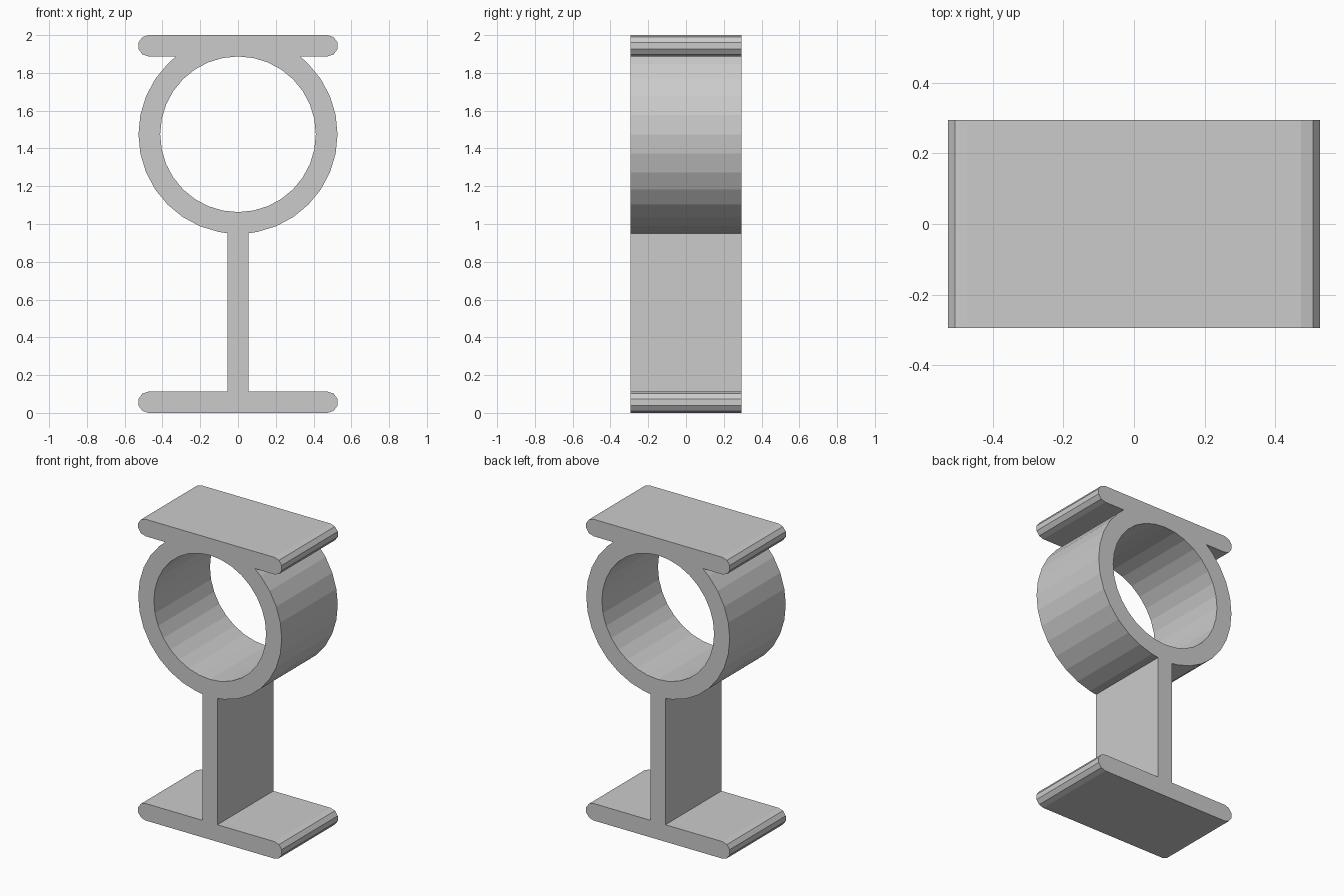
import bpy, bmesh, math

cube = bpy.data.objects.get("Cube")
if cube:
    bpy.data.objects.remove(cube, do_unlink=True)

HALF_DEPTH = 0.294
HALF_WIDTH = 0.527
BAR = 0.113                # thickness of both bars
STEM = 0.055               # half thickness of the stem
RING_Z, OUTER, INNER = 1.475, 0.527, 0.412
SIDES = 32


def ring_point(radius, angle):
    return (radius * math.cos(angle), RING_Z + radius * math.sin(angle))


def bar_end(z):
    """Rounded right-hand end of a bar, from underside to top."""
    r = BAR / 2
    cx = HALF_WIDTH - r * math.cos(math.radians(18))
    return [(cx + r * math.cos(math.radians(a)), z + r * math.sin(math.radians(a)))
            for a in range(-90, 91, 36)]


# Right half of the outline: foot, stem, ring, top bar
half = bar_end(BAR / 2)
half += [(STEM, BAR), (STEM, RING_Z - math.sqrt(OUTER ** 2 - STEM ** 2))]
step = math.tau / SIDES
half += [ring_point(OUTER, i * step) for i in range(1 - SIDES // 4, SIDES // 8 + 1)]
meet = math.asin((2 - BAR - RING_Z) / OUTER)
half.append(ring_point(OUTER, meet))
half += bar_end(2 - BAR / 2)
outline = half + [(-x, z) for x, z in reversed(half)]
hole = [ring_point(INNER, i * step) for i in range(SIDES)]

# Fill and extrude the profile
curve = bpy.data.curves.new("bracket_profile", "CURVE")
curve.dimensions = "2D"
curve.fill_mode = "BOTH"
curve.extrude = HALF_DEPTH
for points in (outline, hole):
    spline = curve.splines.new("POLY")
    spline.points.add(len(points) - 1)
    for p, (x, z) in zip(spline.points, points):
        p.co = (x, z, 0, 1)
    spline.use_cyclic_u = True
    spline.use_smooth = False

profile = bpy.data.objects.new("bracket_profile", curve)
bpy.context.collection.objects.link(profile)
bpy.context.view_layer.update()
graph = bpy.context.evaluated_depsgraph_get()
mesh = bpy.data.meshes.new_from_object(profile.evaluated_get(graph))
bpy.data.objects.remove(profile, do_unlink=True)

# Weld caps to walls and stand the bracket upright
bm = bmesh.new()
bm.from_mesh(mesh)
bmesh.ops.remove_doubles(bm, verts=bm.verts, dist=0.0005)
for v in bm.verts:
    x, z, y = v.co
    v.co = (x, -y, z)
bmesh.ops.recalc_face_normals(bm, faces=bm.faces)
for f in bm.faces:
    f.smooth = False
    f.material_index = 0
bm.to_mesh(mesh)
bm.free()

grey = bpy.data.materials.new("light_grey")
grey.use_nodes = True
color = (0.6, 0.6, 0.6, 1)
grey.diffuse_color = color
grey.node_tree.nodes["Principled BSDF"].inputs["Base Color"].default_value = color
mesh.materials.clear()
mesh.materials.append(grey)

mesh.name = "ring_bracket"
bracket = bpy.data.objects.new("ring_bracket", mesh)
bpy.context.collection.objects.link(bracket)
